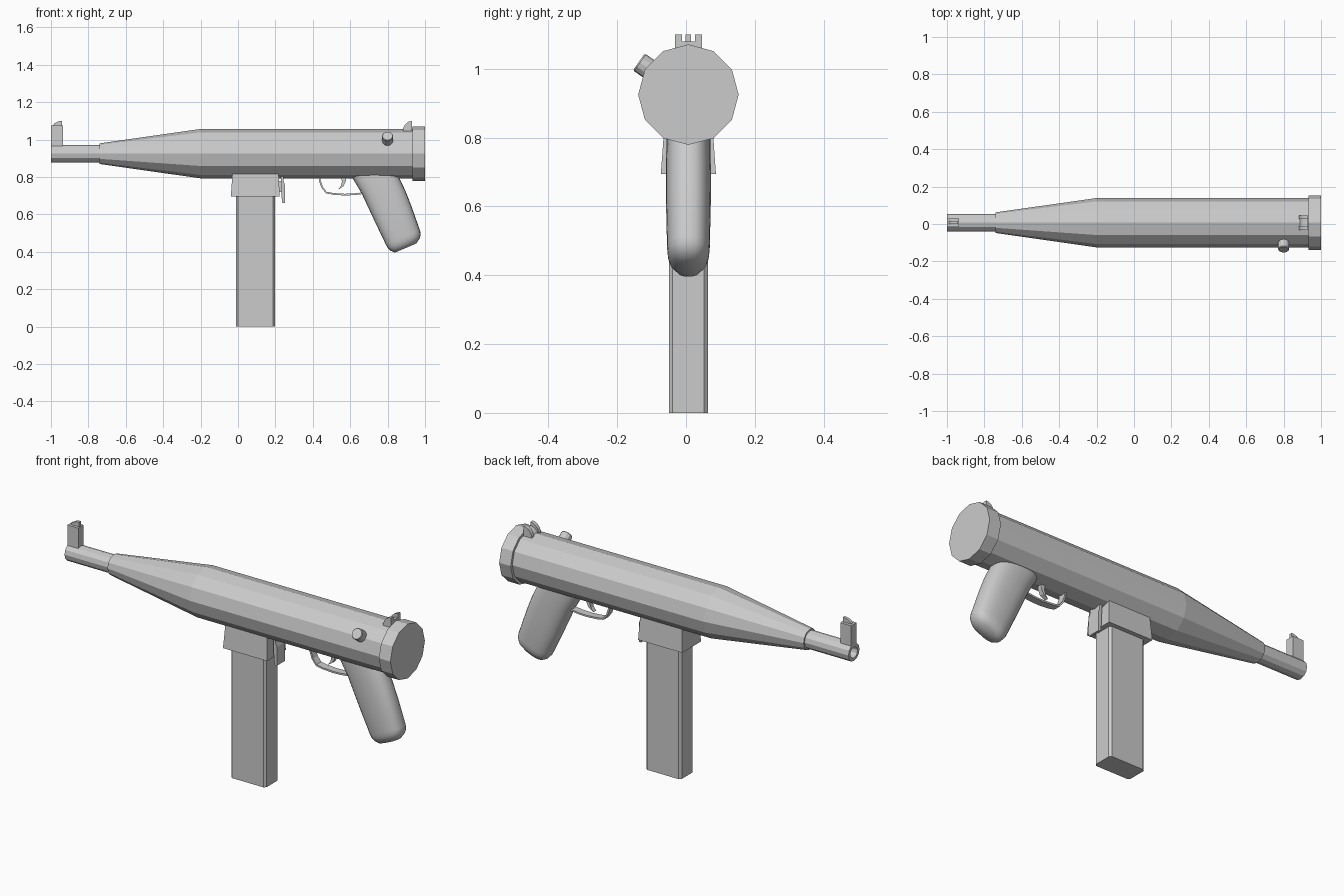
import bpy, bmesh, math
from mathutils import Vector, Matrix

if "Cube" in bpy.data.objects:
    bpy.data.objects.remove(bpy.data.objects["Cube"])

YC, ZC = 0.007, 0.925   # tube axis


def make(name, verts, faces):
    bm = bmesh.new()
    vs = [bm.verts.new(v) for v in verts]
    for f in faces:
        bm.faces.new([vs[i] for i in f])
    bmesh.ops.recalc_face_normals(bm, faces=bm.faces)
    me = bpy.data.meshes.new(name)
    bm.to_mesh(me)
    bm.free()
    ob = bpy.data.objects.new(name, me)
    bpy.context.collection.objects.link(ob)
    return ob


def loft(name, rings):
    """Skin a list of equal-length rings and cap both ends."""
    n = len(rings[0])
    verts = [p for r in rings for p in r]
    faces = [(k * n + i, k * n + (i + 1) % n, (k + 1) * n + (i + 1) % n, (k + 1) * n + i)
             for k in range(len(rings) - 1) for i in range(n)]
    faces += [tuple(range(n)), tuple(range((len(rings) - 1) * n, len(rings) * n))]
    return make(name, verts, faces)


def tube(name, profile, n=12):
    """Faceted solid around the x axis from (x, radius) pairs."""
    return loft(name, [[(x, YC + r * math.cos(2 * math.pi * i / n), ZC + r * math.sin(2 * math.pi * i / n))
                        for i in range(n)] for x, r in profile])


def plate(name, pts, half, y=YC):
    """Side-view outline (x, z) given thickness across y."""
    return loft(name, [[(x, y + s * half, z) for x, z in pts] for s in (-1, 1)])


def strap(path, t):
    """Outline of a thin strip following a path."""
    ps = [Vector(p) for p in path]
    a, b = [], []
    for i, p in enumerate(ps):
        d = (ps[min(i + 1, len(ps) - 1)] - ps[max(i - 1, 0)]).normalized()
        nrm = Vector((-d.y, d.x)) * t / 2
        a.append(p + nrm)
        b.append(p - nrm)
    return [tuple(p) for p in a + b[::-1]]


def rect(x0, x1, y0, y1, z):
    return [(x0, y0, z), (x1, y0, z), (x1, y1, z), (x0, y1, z)]


def quarter(x0, x1, z0, z1, n=5):
    """Outline rounded at its upper -x corner."""
    arc = [(x1 - (x1 - x0) * math.cos(i * math.pi / 2 / n), z0 + (z1 - z0) * math.sin(i * math.pi / 2 / n))
           for i in range(n + 1)]
    return arc + [(x1, z0)]


# Receiver, end cap and hollow barrel
tube("receiver", [(-0.74, 0.055), (-0.2, 0.132), (0.935, 0.132)])
tube("end_cap", [(0.932, 0.146), (1.0, 0.146)])
tube("barrel", [(-0.72, 0.047), (-1.0, 0.047), (-1.0, 0.03), (-0.85, 0.03)])

# Front sight: post and rounded blade
plate("front_sight_post", [(-1, 0.95), (-0.935, 0.95), (-0.935, 1.075), (-1, 1.075)], 0.023)
plate("front_sight_blade", quarter(-0.99, -0.94, 1.07, 1.1), 0.008)

# Rear sight: base and two rounded ears
plate("rear_sight_base", quarter(0.88, 0.93, 1.03, 1.08), 0.039)
for side, s in (("left", 1), ("right", -1)):
    plate("rear_sight_ear_" + side, quarter(0.88, 0.93, 1.04, 1.1), 0.01, YC + s * 0.029)

# Cocking handle, leaning outwards from the right side
axis = Vector((0, -0.82, 0.57)).normalized()
side = Vector((1, 0, 0))
up = axis.cross(side)
end = Vector((0.8, -0.137, 1.02))
loft("cocking_handle", [[end + axis * d + r * (side * math.cos(math.pi * i / 6) + up * math.sin(math.pi * i / 6))
                         for i in range(12)] for d, r in ((-0.08, 0.03), (-0.004, 0.03), (0, 0.027))])

# Magazine with chamfered corners
c = 0.011
x0, x1, y0, y1 = -0.012, 0.197, YC - 0.057, YC + 0.057
loft("magazine", [[(x0 + c, y0, z), (x1 - c, y0, z), (x1, y0 + c, z), (x1, y1 - c, z),
                   (x1 - c, y1, z), (x0 + c, y1, z), (x0, y1 - c, z), (x0, y0 + c, z)] for z in (0, 0.75)])

# Magazine well, slightly flared downwards
loft("magazine_well", [rect(-0.038, 0.223, YC - 0.08, YC + 0.08, 0.695),
                       rect(-0.03, 0.217, YC - 0.071, YC + 0.071, 0.82)])

# Magazine catch with pivot block
plate("magazine_catch", [(0.228, 0.81), (0.243, 0.81), (0.243, 0.78), (0.25, 0.76), (0.25, 0.66),
                         (0.237, 0.66), (0.232, 0.70)], 0.035)
plate("catch_pivot", [(0.21, 0.72), (0.235, 0.72), (0.235, 0.78), (0.21, 0.78)], 0.02)

# Trigger guard and trigger
guard = [(0.435, 0.81), (0.438, 0.78), (0.45, 0.745), (0.472, 0.717), (0.51, 0.71), (0.57, 0.706),
         (0.62, 0.708), (0.68, 0.715)]
plate("trigger_guard", strap(guard, 0.009), 0.02)
plate("trigger", [(0.55, 0.81), (0.578, 0.81), (0.576, 0.775), (0.563, 0.75), (0.535, 0.733),
                  (0.55, 0.752), (0.556, 0.775)], 0.012)

# Pistol grip: smooth rounded loft (front x, z, back x, z, half width)
sections = [(0.595, 0.83, 0.84, 0.84, 0.062), (0.615, 0.79, 0.865, 0.79, 0.064),
            (0.66, 0.715, 0.896, 0.725, 0.065), (0.73, 0.565, 0.927, 0.645, 0.065),
            (0.79, 0.44, 0.973, 0.515, 0.062), (0.8, 0.422, 0.977, 0.495, 0.06),
            (0.814, 0.407, 0.972, 0.472, 0.053), (0.838, 0.396, 0.954, 0.445, 0.035)]
rings = []
for fx, fz, bx, bz, w in sections:
    ring = []
    for i in range(24):
        a = 2 * math.pi * i / 24
        u, v = (math.copysign(abs(q) ** 0.8, q) for q in (math.cos(a), math.sin(a)))
        k = (1 + u) / 2
        ring.append((fx + (bx - fx) * k, YC + w * v, fz + (bz - fz) * k))
    rings.append(ring)
grip = loft("pistol_grip", rings)
bpy.ops.object.select_all(action='DESELECT')
grip.select_set(True)
bpy.context.view_layer.objects.active = grip
bpy.ops.object.shade_smooth_by_angle(angle=math.radians(50))
